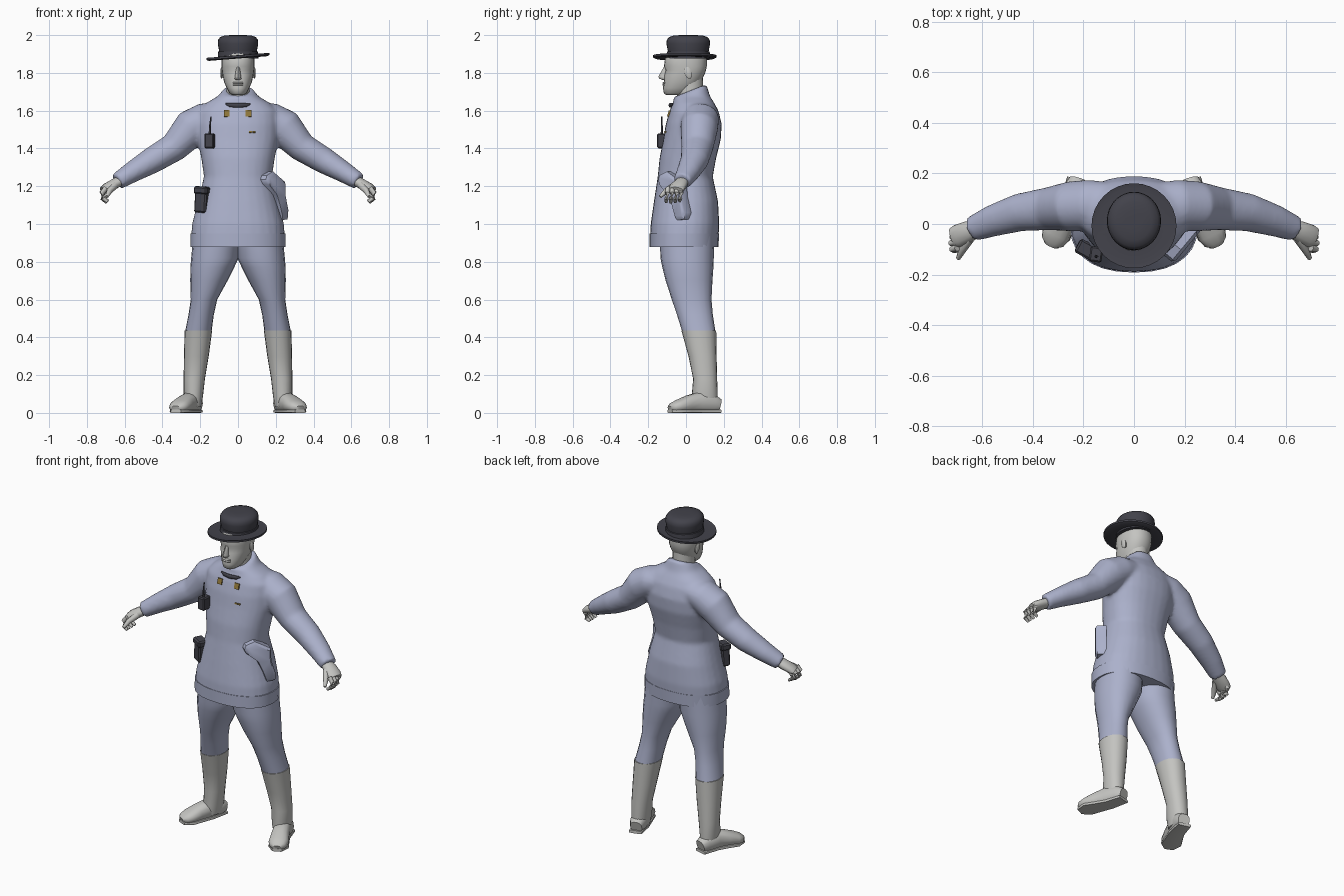
import bpy, bmesh, math
from mathutils import Vector, Matrix


def material(name, rgb):
    m = bpy.data.materials.new(name)
    m.diffuse_color = (*rgb, 1)
    return m


BLUE = material("coat_blue", (0.41, 0.44, 0.60))
GREY = material("pale_grey", (0.55, 0.55, 0.53))
DARK = material("charcoal", (0.055, 0.055, 0.07))
GOLD = material("old_gold", (0.27, 0.18, 0.04))


def ring(c, u, v, n=20, p=2.0):
    """Superellipse cross-section around c with half axes u and v."""
    c, u, v = Vector(c), Vector(u), Vector(v)
    pts = []
    for i in range(n):
        a = 2 * math.pi * i / n
        f = lambda t: math.copysign(abs(t) ** (2 / p), t)
        pts.append(c + u * f(math.cos(a)) + v * f(math.sin(a)))
    return pts


def box_ring(z, x0, x1, y0, y1, tilt=0, n=28, p=2.3):
    """Horizontal section given by its extents; tilt raises the back."""
    return ring(((x0 + x1) / 2, (y0 + y1) / 2, z), ((x1 - x0) / 2, 0, 0),
                (0, (y1 - y0) / 2, tilt), n, p)


def loft(bm, rings, s=1):
    """Skin a list of sections; s = -1 mirrors across x."""
    rows = [[bm.verts.new((q.x * s, q.y, q.z)) for q in r] for r in rings]
    n = len(rows[0])
    for a, b in zip(rows, rows[1:]):
        for i in range(n):
            j = (i + 1) % n
            bm.faces.new((a[i], a[j], b[j], b[i]))
    bm.faces.new(rows[0])
    bm.faces.new(rows[-1])


def tube(bm, path, s=1, n=12, p=2.0):
    """Loft along path entries (centre, side half width, upright half width)."""
    c = [Vector(q[0]) for q in path]
    rings = []
    for i, (_, hu, hv) in enumerate(path):
        t = (c[min(i + 1, len(c) - 1)] - c[max(i - 1, 0)]).normalized()
        u = t.cross(Vector((0, 0, 1))).normalized()
        rings.append(ring(c[i], u * hu, u.cross(t) * hv, n, p))
    loft(bm, rings, s)


def finish(bm, name, mat, angle=50):
    bmesh.ops.recalc_face_normals(bm, faces=bm.faces)
    me = bpy.data.meshes.new(name)
    bm.to_mesh(me)
    bm.free()
    ob = bpy.data.objects.new(name, me)
    bpy.context.collection.objects.link(ob)
    me.materials.append(mat)
    bpy.ops.object.select_all(action='DESELECT')
    ob.select_set(True)
    bpy.context.view_layer.objects.active = ob
    bpy.ops.object.shade_smooth_by_angle(angle=math.radians(angle))
    return ob


def block(name, loc, size, mat, rot=(0, 0, 0), bevel=0.0):
    bm = bmesh.new()
    bmesh.ops.create_cube(bm, size=1, matrix=Matrix.Diagonal((*size, 1)))
    if bevel:
        bmesh.ops.bevel(bm, geom=bm.edges[:], offset=bevel, segments=1, affect='EDGES')
    ob = finish(bm, name, mat, 20)
    ob.location, ob.rotation_euler = loc, rot
    return ob


# Coat: body and both sleeves fused into one smooth surface
bm = bmesh.new()
body = [(.88, .25, -.19, .17), (.94, .248, -.19, .173), (1.0, .243, -.187, .176),
        (1.12, .213, -.17, .17), (1.25, .18, -.15, .142), (1.35, .195, -.14, .16),
        (1.45, .215, -.12, .185), (1.53, .22, -.107, .189), (1.6, .213, -.087, .172),
        (1.64, .17, -.07, .15), (1.675, .11, -.062, .128)]
rings = [box_ring(z, -hx, hx, y0, y1) for z, hx, y0, y1 in body]
rings.append(box_ring(1.705, -.08, .08, -.07, .108, .035))
loft(bm, rings)
sleeve = [((.10, .075, 1.575), .09, .07), ((.17, .075, 1.555), .10, .09),
          ((.245, .07, 1.51), .10, .10), ((.34, .06, 1.405), .085, .077),
          ((.455, .045, 1.337), .075, .07), ((.56, .012, 1.275), .063, .056),
          ((.64, -.02, 1.225), .05, .045)]
for s in (1, -1):
    tube(bm, sleeve, s, 20)
coat = finish(bm, "coat", BLUE)
rm = coat.modifiers.new("fuse", 'REMESH')
rm.mode, rm.voxel_size, rm.use_smooth_shade = 'VOXEL', 0.011, True
sm = coat.modifiers.new("soften", 'SMOOTH')
sm.factor, sm.iterations = 0.5, 6

# Crisp hem around the coat bottom
bm = bmesh.new()
loft(bm, [box_ring(z, -.252, .252, -.192, y1) for z, y1 in ((.878, .172), (.95, .175))])
finish(bm, "coat_hem", BLUE)

trouser = [(.95, -.01, .235, -.14, .15), (.82, -.003, .248, -.135, .147),
           (.77, .02, .252, -.125, .145), (.7, .055, .253, -.108, .14),
           (.6, .11, .25, -.075, .135), (.52, .128, .262, -.048, .142),
           (.43, .14, .28, -.02, .156)]
shaft = [(.435, .137, .283, -.024, .16), (.3, .155, .286, .013, .162),
         (.18, .175, .288, .038, .165), (.09, .185, .288, .03, .168), (.03, .195, .275, .04, .168)]
foot = [((.222, .175, .04), .035, .035), ((.232, .14, .05), .048, .05),
        ((.255, .07, .056), .048, .056), ((.283, .01, .047), .052, .045),
        ((.308, -.04, .035), .057, .034), ((.322, -.07, .028), .047, .026),
        ((.329, -.085, .022), .025, .016)]
sole = [((.225, .178, .009), .04, .009), ((.25, .08, .009), .046, .009),
        ((.283, .01, .009), .053, .009), ((.308, -.04, .009), .06, .009),
        ((.329, -.085, .009), .03, .009)]
palm = [((.61, -.015, 1.235), .032, .027), ((.655, -.03, 1.212), .042, .028),
        ((.695, -.048, 1.19), .046, .026), ((.715, -.055, 1.178), .04, .02)]
thumb = [((.65, -.06, 1.205), .018, .02), ((.68, -.105, 1.175), .015, .016),
         ((.695, -.136, 1.145), .009, .009)]

for s, side in ((1, "left"), (-1, "right")):
    # Trouser leg
    bm = bmesh.new()
    loft(bm, [box_ring(*r, n=20, p=2.15) for r in trouser], s)
    finish(bm, side + "_trouser_leg", BLUE)
    # Tall boot
    bm = bmesh.new()
    loft(bm, [box_ring(*r, n=20, p=2.15) for r in shaft], s)
    tube(bm, foot, s, 14, 2.4)
    tube(bm, sole, s, 12, 5)
    finish(bm, side + "_boot", GREY)
    # Hand with curled fingers
    bm = bmesh.new()
    tube(bm, palm, s)
    tube(bm, thumb, s, 8)
    for i in range(4):
        y, d = -.095 + .024 * i, .004 * abs(i - 1)
        tube(bm, [((.698, y, 1.19), .013, .015), ((.722 - d, y - .004, 1.165), .013, .014),
                  ((.718 - d, y - .008, 1.135), .012, .012),
                  ((.695 - d, y - .01, 1.113 + d), .008, .008)], s, 8)
    finish(bm, side + "_hand", GREY)

# Head and neck
bm = bmesh.new()
skull = [(1.683, .03, -.105, -.02), (1.692, .045, -.117, .02), (1.72, .06, -.122, .05),
         (1.75, .073, -.117, .075), (1.79, .082, -.115, .098), (1.815, .085, -.108, .106),
         (1.835, .087, -.117, .11), (1.87, .087, -.112, .11), (1.91, .082, -.1, .105)]
loft(bm, [box_ring(z, -h, h, a, b, n=24, p=2.2) for z, h, a, b in skull])
loft(bm, [box_ring(z, -h, h, a, b, n=20, p=2) for z, h, a, b in
          ((1.64, .065, -.045, .09), (1.70, .062, -.05, .09), (1.78, .062, -.06, .09))])
# Nose, lips and ears
loft(bm, [box_ring(z, -h, h, a, -.09, n=8, p=2) for z, h, a in
          ((1.762, .013, -.122), (1.77, .018, -.142), (1.78, .016, -.147), (1.83, .009, -.118))])
for z in (1.737, 1.747):
    loft(bm, [ring((x, -.112, z), (0, w, 0), (0, 0, .005), 8) for x, w in
              ((-.026, .003), (-.01, .014), (.01, .014), (.026, .003))])
for s in (1, -1):
    loft(bm, [ring((x, .012, 1.80), (0, w, 0), (0, -.006, 1.6 * w), 10) for x, w in
              ((.075, .014), (.088, .02), (.093, .014))], s)
finish(bm, "head", GREY)

# Hat: slightly tilted brim with a rounded crown and band
bm = bmesh.new()
brim = [(1.878, .10), (1.876, .155), (1.882, .168), (1.893, .168), (1.889, .15), (1.894, .10)]
loft(bm, [[q + Vector((0, 0, .08 * q.x)) for q in
           ring((0, -.007, z), (r, 0, 0), (0, r, 0), 32)] for z, r in brim])
finish(bm, "hat_brim", DARK)
bm = bmesh.new()
crown = [(1.875, .108), (1.912, .105), (1.914, .1), (1.955, .107), (1.975, .105),
         (1.99, .094), (1.998, .07), (2.0, .035)]
loft(bm, [ring((0, .012, z), (r, 0, 0), (0, r * 1.08, 0), 32) for z, r in crown])
finish(bm, "hat_crown", DARK, 40)

# Chest badge, collar plates and small bars
bm = bmesh.new()
loft(bm, [ring((x, y, z), (0, w * .7, 0), (0, 0, w), 10) for x, y, z, w in
          ((-.066, -.07, 1.636, .004), (-.045, -.077, 1.63, .011), (0, -.083, 1.628, .013),
           (.045, -.077, 1.63, .011), (.066, -.07, 1.636, .004))])
finish(bm, "chest_badge", DARK)
for i, x in enumerate((-.06, .056)):
    block("gold_plate_%d" % i, (x, -.091, 1.585), (.03, .0095, .034), GOLD, (-.3, 0, 0))
for i, x in enumerate((.065, .084)):
    block("gold_bar_%d" % i, (x, -.11, 1.487), (.015, .0095, .008), GOLD, (-.18, 0, .1))

# Radio with antenna
block("radio", (-.15, -.12, 1.44), (.05, .06, .078), DARK, (0, 0, -.15), .006)
bm = bmesh.new()
loft(bm, [ring((x, -.128, z), (r, 0, 0), (0, r, 0), 8) for x, z, r in
          ((-.15, 1.47, .006), (-.148, 1.52, .005), (-.143, 1.57, .003))])
finish(bm, "radio_antenna", DARK)

# Belt pouch with flap
block("belt_pouch", (-.19, -.1, 1.125), (.07, .05, .13), DARK, (0, .06, -.5), .008)
block("pouch_flap", (-.188, -.102, 1.178), (.08, .06, .04), DARK, (0, .06, -.5), .008)

# Holster: flat outline wrapped diagonally on the hip
outline = [(.0, 1.235), (.01, 1.258), (.06, 1.278), (.155, 1.225), (.158, 1.15), (.185, 1.06),
           (.18, 1.025), (.13, 1.02), (.105, 1.09), (.075, 1.155), (.01, 1.21)]
along, out = Vector((.64, .77, 0)), Vector((.77, -.64, 0))
mid = sum((Vector(q) for q in outline), Vector((0, 0))) / len(outline)
rings = []
for depth, k in ((-.04, 1), (.012, 1), (.024, .85)):
    rings.append([Vector((.138, -.14, 0)) + along * (mid.x + (a - mid.x) * k) + out * depth
                  + Vector((0, 0, mid.y + (z - mid.y) * k)) for a, z in outline])
bm = bmesh.new()
loft(bm, rings)
finish(bm, "holster", BLUE, 40)
